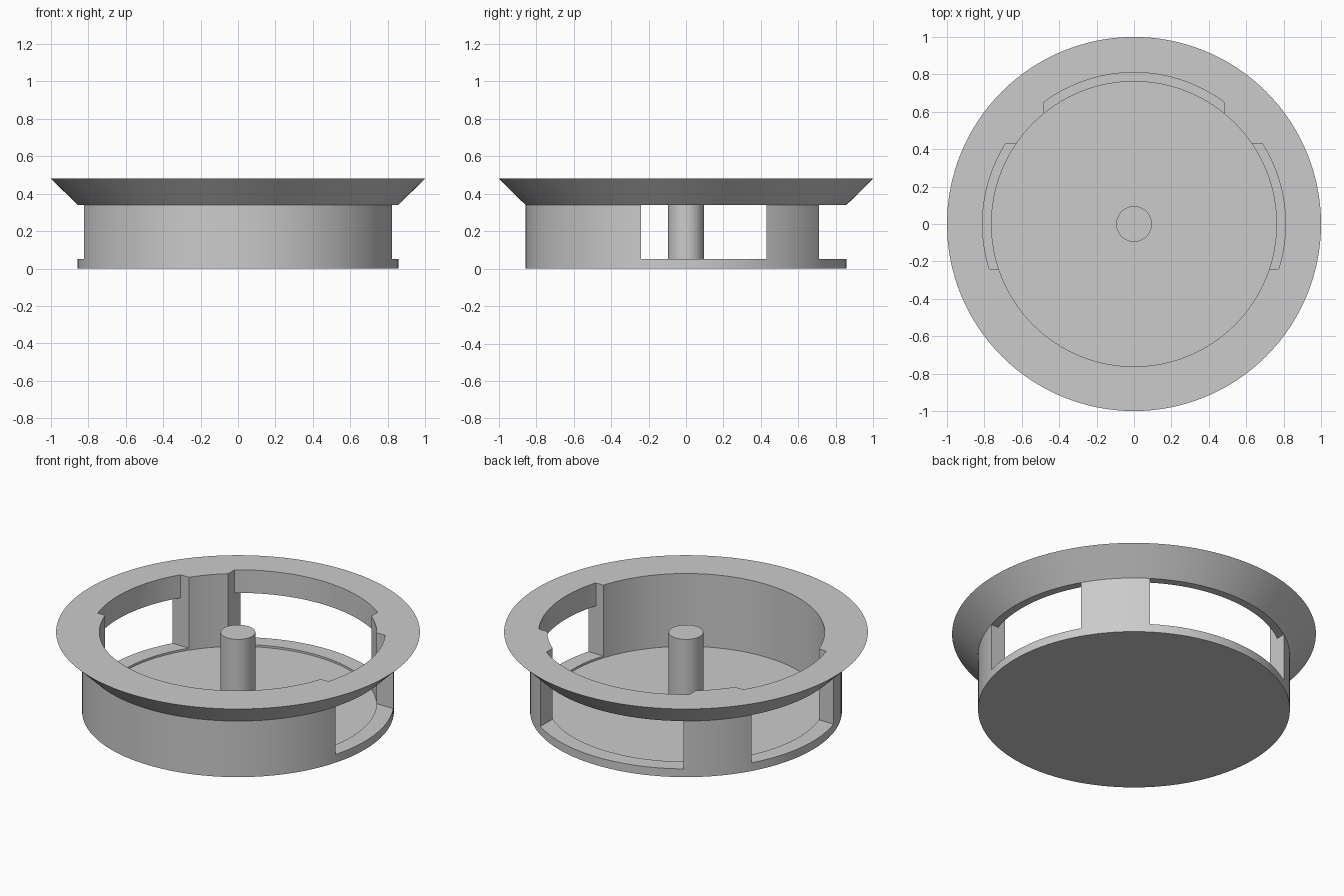
import bpy, bmesh, math

cube = bpy.data.objects.get("Cube")
if cube:
    bpy.data.objects.remove(cube)

SEGMENTS = 128
FLOOR, SILL, LINTEL, TOP = 0.038, 0.05, 0.34, 0.48
OUTER, INNER, NOTCH = 0.857, 0.762, 0.81

grey = bpy.data.materials.new("plain_grey")
grey.use_nodes = True
colour = (0.6, 0.6, 0.6, 1)
grey.diffuse_color = colour
grey.node_tree.nodes["Principled BSDF"].inputs["Base Color"].default_value = colour


def finish(name, bm):
    """Turn a bmesh into a grey object."""
    bmesh.ops.recalc_face_normals(bm, faces=bm.faces)
    mesh = bpy.data.meshes.new(name)
    bm.to_mesh(mesh)
    bm.free()
    mesh.materials.append(grey)
    obj = bpy.data.objects.new(name, mesh)
    bpy.context.collection.objects.link(obj)
    return obj


def lathe(name, profile):
    """Spin an (r, z) profile, from axis to axis, into a solid."""
    bm = bmesh.new()
    verts = [bm.verts.new((r, 0, z)) for r, z in profile]
    edges = [bm.edges.new(pair) for pair in zip(verts, verts[1:])]
    bmesh.ops.spin(bm, geom=verts + edges, cent=(0, 0, 0), axis=(0, 0, 1),
                   angle=math.tau, steps=SEGMENTS)
    bmesh.ops.remove_doubles(bm, verts=bm.verts, dist=1e-5)
    return finish(name, bm)


def prism(name, outline, low, high):
    """Extrude a flat outline between two heights."""
    bm = bmesh.new()
    face = bm.faces.new([bm.verts.new((x, y, low)) for x, y in outline])
    out = bmesh.ops.extrude_face_region(bm, geom=[face])["geom"]
    bmesh.ops.translate(bm, vec=(0, 0, high - low),
                        verts=[v for v in out if isinstance(v, bmesh.types.BMVert)])
    return finish(name, bm)


def boolean(target, tool, operation):
    """Apply a boolean, then drop the tool object."""
    tool.hide_render = True
    mod = target.modifiers.new("cut", "BOOLEAN")
    mod.operation, mod.solver, mod.object = operation, "EXACT", tool
    bpy.context.view_layer.objects.active = target
    bpy.ops.object.modifier_apply(modifier=mod.name)
    bpy.data.objects.remove(tool)


# Cup with a floor, a straight wall and a flared rim
cup = lathe("flanged_cup", [(0, 0), (OUTER, 0), (OUTER, LINTEL), (1, TOP),
                            (INNER, TOP), (INNER, FLOOR), (0, FLOOR)])

# T-shaped footprint covering the two side windows and the back window
half = [(1.2, -0.24), (1.2, 0.43), (0.48, 0.43), (0.48, 1.2)]
footprint = half + [(-x, y) for x, y in reversed(half)]

# Windows through the wall, continued as shallow notches through the rim
window_cutter = prism("window_cutter", footprint, SILL, LINTEL)
notch_cutter = prism("notch_cutter", footprint, LINTEL - 0.05, TOP + 0.1)
limit = lathe("notch_limit", [(0, 0.1), (NOTCH, 0.1), (NOTCH, 1), (0, 1)])
boolean(notch_cutter, limit, "INTERSECT")
boolean(cup, window_cutter, "DIFFERENCE")
boolean(cup, notch_cutter, "DIFFERENCE")

# Centre post standing on the floor
post = lathe("centre_post", [(0, FLOOR), (0.095, FLOOR), (0.095, TOP), (0, TOP)])

# Smooth round walls with crisp edges
bpy.ops.object.select_all(action="DESELECT")
for obj in (cup, post):
    obj.select_set(True)
bpy.context.view_layer.objects.active = cup
bpy.ops.object.shade_smooth_by_angle(angle=math.radians(30))
